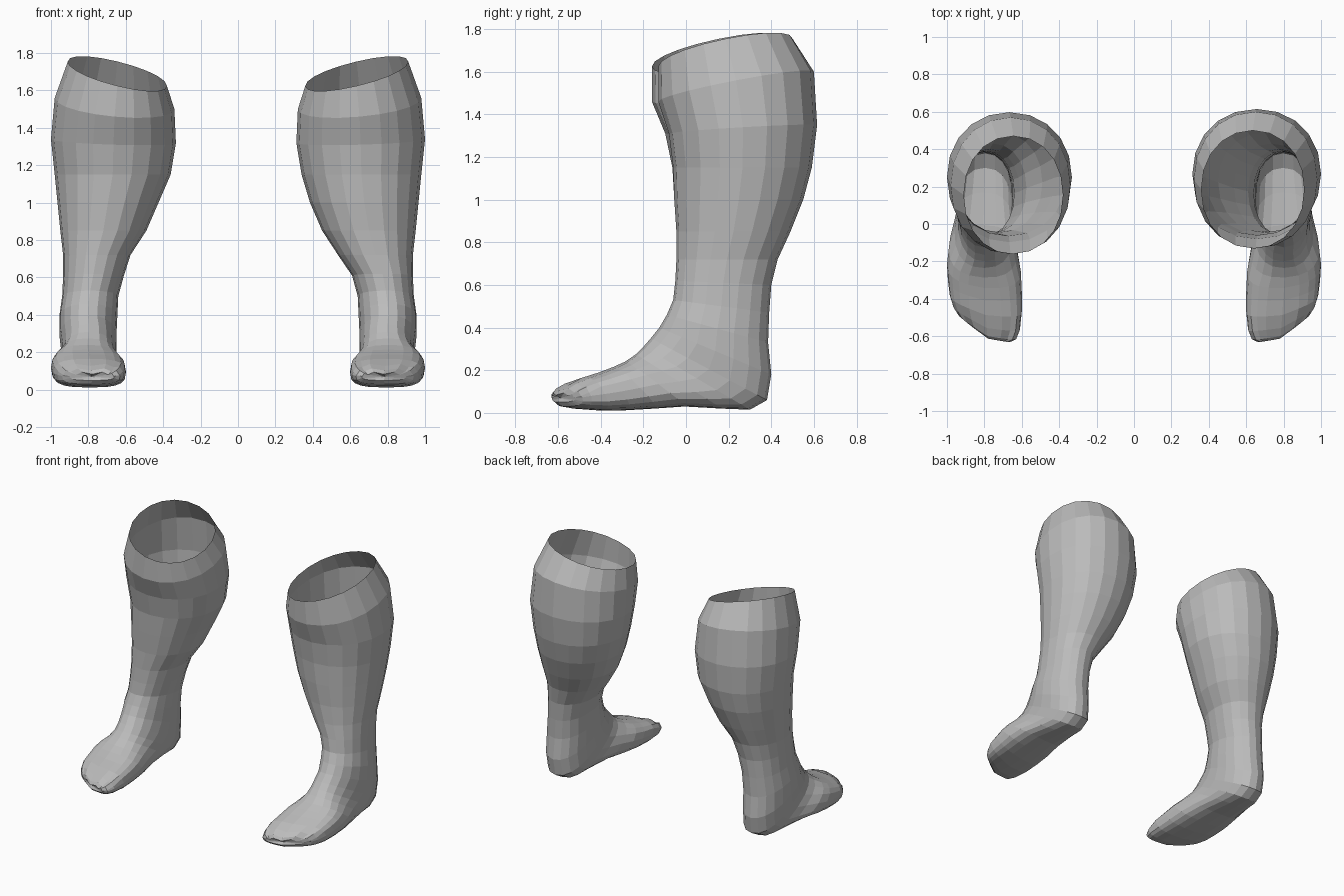
import bpy, bmesh, math

cube = bpy.data.objects.get("Cube")
if cube:
    bpy.data.objects.remove(cube)

mat = bpy.data.materials.new("plain grey")
mat.use_nodes = True
GREY = (0.5, 0.5, 0.5, 1)
mat.diffuse_color = GREY
mat.node_tree.nodes["Principled BSDF"].inputs["Base Color"].default_value = GREY

SEGMENTS = 20

# Calf and shin: front y, back y, height, inner x, outer x, sideways tilt, backward tilt
CALF = [
    (-.13, .50, 1.69, .36, .91, .065, .065),
    (-.13, .60, 1.53, .32, .98, .03, .07),
    (-.08, .615, 1.33, .312, 1.0, .01, .02),
    (-.06, .59, 1.15, .34, .98, 0, 0),
    (-.055, .55, 1.0, .385, .965, 0, 0),
    (-.045, .49, .85, .45, .95, 0, 0),
    (-.045, .43, .72, .535, .935, 0, 0),
]
# Ankle to toes: instep y, z, then heel or sole y, z, then inner x, outer x, roundness, yaw
FOOT = [
    (-.05, .62, .40, .60, .61, .935, 2.1, 0),
    (-.06, .53, .39, .47, .64, .94, 2.1, 0),
    (-.09, .46, .385, .33, .645, .955, 2.1, 0),
    (-.125, .40, .40, .18, .65, .955, 2.1, 0),
    (-.165, .35, .38, .06, .65, .945, 2.3, 0),
    (-.20, .31, .30, .015, .65, .945, 2.4, 0),
    (-.235, .275, .17, .02, .645, .96, 2.5, 0),
    (-.28, .24, 0, .03, .625, .99, 2.6, .01),
    (-.33, .215, -.14, .02, .605, 1.0, 2.7, .02),
    (-.39, .19, -.27, .012, .60, .995, 2.8, .03),
    (-.46, .165, -.39, .012, .60, .985, 3, .045),
    (-.52, .14, -.49, .02, .61, .965, 3, .06),
    (-.56, .115, -.54, .03, .63, .94, 3, .065),
    (-.58, .095, -.57, .05, .66, .90, 3, .055),
]


def power(value, p):
    return math.copysign(abs(value) ** (2 / p), value)


def unit_ring(p):
    """Rounded outline: u runs inner to outer, v runs front to back."""
    for i in range(SEGMENTS):
        a = math.tau * i / SEGMENTS
        yield i, power(math.cos(a), p), power(math.sin(a), p)


def build_leg(name, side):
    bm = bmesh.new()
    rings = []

    # Open-topped calf, the two legs differing slightly
    for yf, yb, z, xi, xo, tilt_x, tilt_y in CALF:
        if side < 0:
            shift = -.03 * max(0, min(1, (z - 1.1) / .4))
            yf, yb = yf + shift, yb + shift
            xi += .04 if z < 1.1 else .02
        ring = [bm.verts.new((side * ((xi + xo) / 2 + u * (xo - xi) / 2),
                              (yf + yb) / 2 + v * (yb - yf) / 2,
                              z + tilt_x * u + tilt_y * v))
                for i, u, v in unit_ring(2.1)]
        rings.append(ring)

    # Ankle, heel and foot, swinging round the instep
    for n, (yf, zf, yb, zb, xi, xo, p, yaw) in enumerate(FOOT):
        toe = n >= len(FOOT) - 3
        ring = []
        for i, u, v in unit_ring(p):
            groove = .012 if toe and v < 0 and i % 2 else 0
            ring.append(bm.verts.new((side * ((xi + xo) / 2 + u * (xo - xi) / 2),
                                      (yf + yb) / 2 + v * (yb - yf) / 2 + yaw * u
                                      - .6 * yaw * (1 - abs(u)),
                                      (zf + zb) / 2 + v * (zb - zf) / 2 - groove)))
        rings.append(ring)

    for upper, lower in zip(rings, rings[1:]):
        for i in range(SEGMENTS):
            j = (i + 1) % SEGMENTS
            bm.faces.new((upper[i], lower[i], lower[j], upper[j]))

    # Blunt toe end
    toe_cap = bm.faces.new(rings[-1])
    bmesh.ops.poke(bm, faces=[toe_cap])

    if side < 0:
        bmesh.ops.reverse_faces(bm, faces=bm.faces[:])
    mesh = bpy.data.meshes.new(name)
    bm.to_mesh(mesh)
    bm.free()
    mesh.materials.append(mat)
    obj = bpy.data.objects.new(name, mesh)
    bpy.context.collection.objects.link(obj)


build_leg("left_lower_leg", 1)
build_leg("right_lower_leg", -1)
